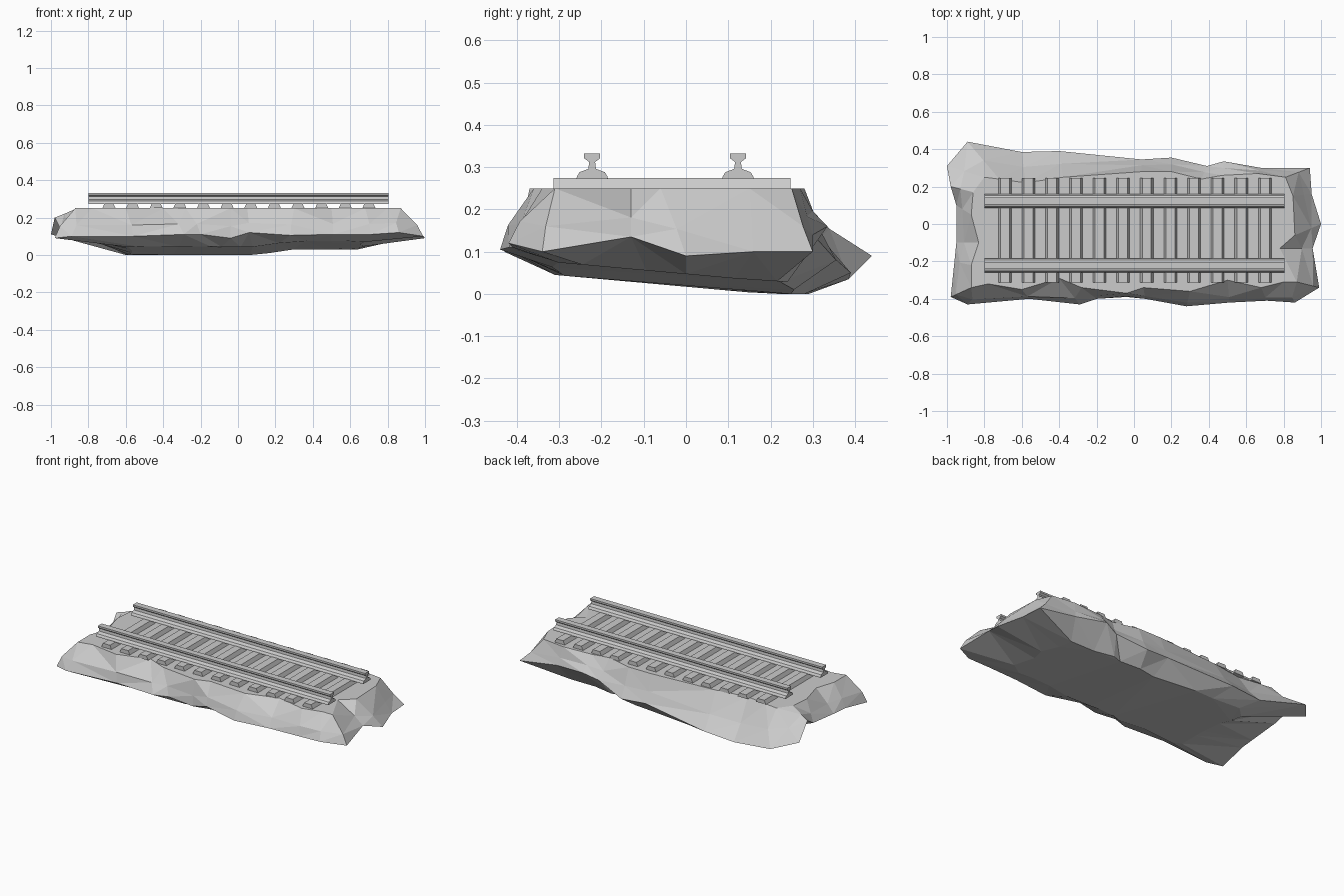
import bpy
import bmesh

if "Cube" in bpy.data.objects:
    bpy.data.objects.remove(bpy.data.objects["Cube"], do_unlink=True)

# One plain grey for everything
grey = bpy.data.materials.new("stone grey")
grey.use_nodes = True
GREY_COLOUR = (0.6, 0.6, 0.6, 1)
grey.diffuse_color = GREY_COLOUR
grey.node_tree.nodes["Principled BSDF"].inputs["Base Color"].default_value = GREY_COLOUR


def finish(name, bm):
    """Turn a bmesh into a flat shaded object with outward normals."""
    bmesh.ops.recalc_face_normals(bm, faces=bm.faces)
    mesh = bpy.data.meshes.new(name)
    bm.to_mesh(mesh)
    bm.free()
    mesh.materials.append(grey)
    obj = bpy.data.objects.new(name, mesh)
    bpy.context.collection.objects.link(obj)
    return obj


def bridge(bm, lower, upper):
    """Join two closed loops of vertices with a band of quads."""
    count = len(lower)
    for i in range(count):
        j = (i + 1) % count
        bm.faces.new((lower[i], lower[j], upper[j], upper[i]))


def prism(name, start, end):
    """Solid between two matching loops of points."""
    bm = bmesh.new()
    first = [bm.verts.new(point) for point in start]
    last = [bm.verts.new(point) for point in end]
    bridge(bm, first, last)
    bm.faces.new(first)
    bm.faces.new(last)
    return finish(name, bm)


# Rock bed: jagged widest outline (x, y, z), anticlockwise from the front left
rim = [
    (-.98, -.39, .09), (-.89, -.43, .1), (-.56, -.4, .1), (-.29, -.43, .11),
    (-.2, -.4, .11), (-.04, -.39, .09), (.06, -.4, .12), (.28, -.44, .105),
    (.51, -.42, .11), (.71, -.41, .11), (.86, -.42, .12), (.99, -.34, .1),
    (.955, -.13, .135), (1, 0, .09), (.95, .16, .1), (.94, .3, .1),
    (.68, .3, .14), (.48, .335, .16), (.39, .31, .13), (.2, .355, .08),
    (.04, .345, .09), (-.4, .39, .05), (-.6, .385, .035), (-.89, .44, .09),
    (-1, .31, .11), (-.98, .2, .2), (-.95, .1, .14), (-.95, -.1, .12),
    (-.96, -.2, .12),
]
# Matching edge of the flat top (x, y)
crest = [
    (-.87, -.34), (-.78, -.32), (-.6, -.35), (-.4, -.29),
    (-.28, -.34), (-.04, -.37), (.05, -.34), (.3, -.36),
    (.5, -.3), (.68, -.34), (.8, -.31), (.87, -.31),
    (.78, -.13), (.86, -.06), (.85, .15), (.81, .25),
    (.66, .27), (.47, .26), (.36, .24), (.2, .28),
    (.04, .28), (-.38, .25), (-.58, .22), (-.72, .24),
    (-.8, .25), (-.86, .17), (-.87, .05), (-.83, -.1),
    (-.87, -.22),
]
TOP = 0.25


def underside(x, y):
    """Shrunken lower outline, sinking to the back and stepping up on the right."""
    px, py = x * 0.64 + 0.04, min(y * 0.72, 0.29)
    sink = max(0, 0.045 - 0.09 * (py + 0.31))
    step = min(0.03, 0.15 * max(0, px - 0.1))
    return px, py, sink + step


def shoulder(low, high):
    """Point between rim and top: bulging at the front, straighter at the back."""
    x, y, z = low
    inward = 0.37 + 0.3 * y
    return (x + (high[0] - x) * inward,
            y + (high[1] - y) * inward,
            z + (TOP - z) * 0.4)


bm = bmesh.new()
loops = [
    [underside(x, y) for x, y, z in rim],
    rim,
    [shoulder(low, high) for low, high in zip(rim, crest)],
    [(x, y, TOP) for x, y in crest],
]
loops = [[bm.verts.new(point) for point in loop] for loop in loops]
for lower, upper in zip(loops, loops[1:]):
    bridge(bm, lower, upper)
bm.faces.new(loops[0])
bm.faces.new(loops[-1])
bmesh.ops.triangulate(bm, faces=bm.faces, quad_method='SHORT_EDGE')
finish("rock_bed", bm)

# Sleepers: bars with bevelled sides
SLEEPERS = 12
section = [(-.035, TOP), (.035, TOP), (.024, .274), (-.024, .274)]
for i in range(SLEEPERS):
    centre = -.69 + i * 1.39 / (SLEEPERS - 1)
    prism(f"sleeper_{i + 1}",
          [(centre + x, -.313, z) for x, z in section],
          [(centre + x, .247, z) for x, z in section])

# Rails: half profile (foot, web, head) mirrored across the middle
half = [(.037, .272), (.036, .278), (.03, .288), (.009, .296),
        (.007, .312), (.019, .321), (.019, .332)]
profile = half + [(-y, z) for y, z in reversed(half)]
for name, centre in (("front_rail", -.222), ("back_rail", .123)):
    prism(name,
          [(-.8, centre + y, z) for y, z in profile],
          [(.805, centre + y, z) for y, z in profile])
